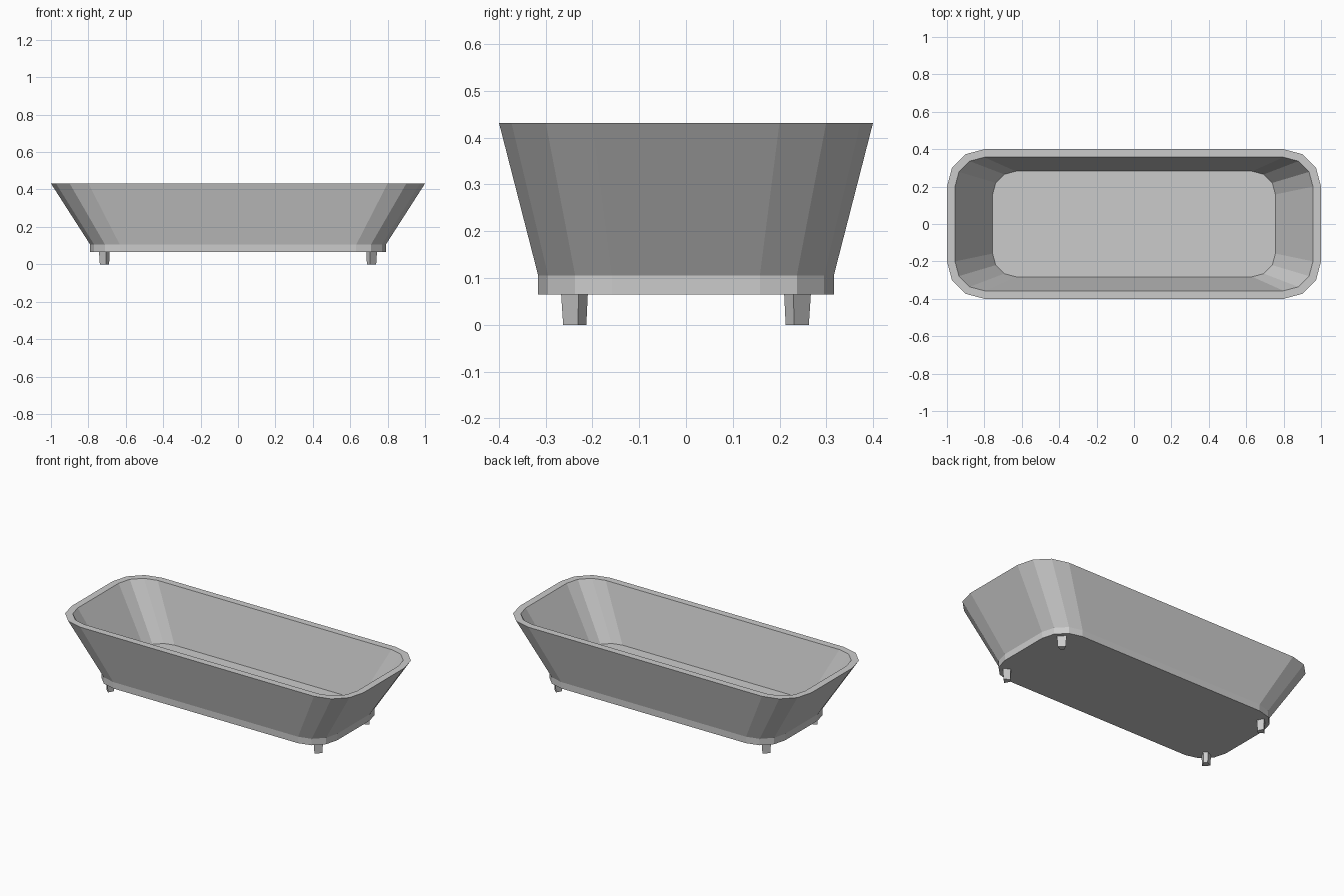
import bpy, bmesh
from math import sin, cos, pi, sqrt

if "Cube" in bpy.data.objects:
    bpy.data.objects.remove(bpy.data.objects["Cube"])

BOTTOM = 0.79                        # size of the tub foot relative to the rim
Z_BASE, Z_FLOOR, Z_RIM = 0.065, 0.105, 0.432


def rounded_rect(inset, scale, z):
    """Rectangle with three-segment round corners, as 3D points."""
    r = 0.2 - inset
    pts = []
    for q, (sx, sy) in enumerate([(1, 1), (-1, 1), (-1, -1), (1, -1)]):
        for i in range(4):
            a = (q + i / 3) * pi / 2
            pts.append(((sx * 0.8 + r * cos(a)) * scale,
                        (sy * 0.2 + r * sin(a)) * scale, z))
    return pts


def loft(name, rings):
    """Closed solid through a list of rings, capped at both ends."""
    bm = bmesh.new()
    loops = [[bm.verts.new(p) for p in ring] for ring in rings]
    n = len(loops[0])
    for a, b in zip(loops, loops[1:]):
        for i in range(n):
            j = (i + 1) % n
            bm.faces.new((a[i], a[j], b[j], b[i]))
    bm.faces.new(loops[0][::-1])
    bm.faces.new(loops[-1])
    bmesh.ops.recalc_face_normals(bm, faces=bm.faces)
    mesh = bpy.data.meshes.new(name)
    bm.to_mesh(mesh)
    bm.free()
    obj = bpy.data.objects.new(name, mesh)
    bpy.context.collection.objects.link(obj)
    return obj


# Tub: plinth, flared outer wall, flat rim, inner wall, floor
loft("tub", [
    rounded_rect(0, BOTTOM, Z_BASE),
    rounded_rect(0, BOTTOM, Z_FLOOR),
    rounded_rect(0, 1, Z_RIM),
    rounded_rect(0.043, 1, Z_RIM),
    rounded_rect(0.043, BOTTOM, Z_FLOOR),
])

# Feet: tapered wedges, wide side facing diagonally outward
WIDE, NARROW, DEPTH = 0.052, 0.026, 0.0416
profile = [(0, -WIDE / 2), (0, WIDE / 2), (-DEPTH, NARROW / 2), (-DEPTH, -NARROW / 2)]


def foot_ring(sx, sy, k, z):
    ring = []
    for u, v in profile:
        u = (u + DEPTH / 2) * k - DEPTH / 2
        v *= k
        ring.append((sx * (0.7246 + (u - v) / sqrt(2)),
                     sy * (0.2486 + (u + v) / sqrt(2)), z))
    return ring


for side, sx in (("left", -1), ("right", 1)):
    for end, sy in (("front", -1), ("back", 1)):
        loft(f"{end}_{side}_foot",
             [foot_ring(sx, sy, 0.87, 0), foot_ring(sx, sy, 1, Z_BASE)])
